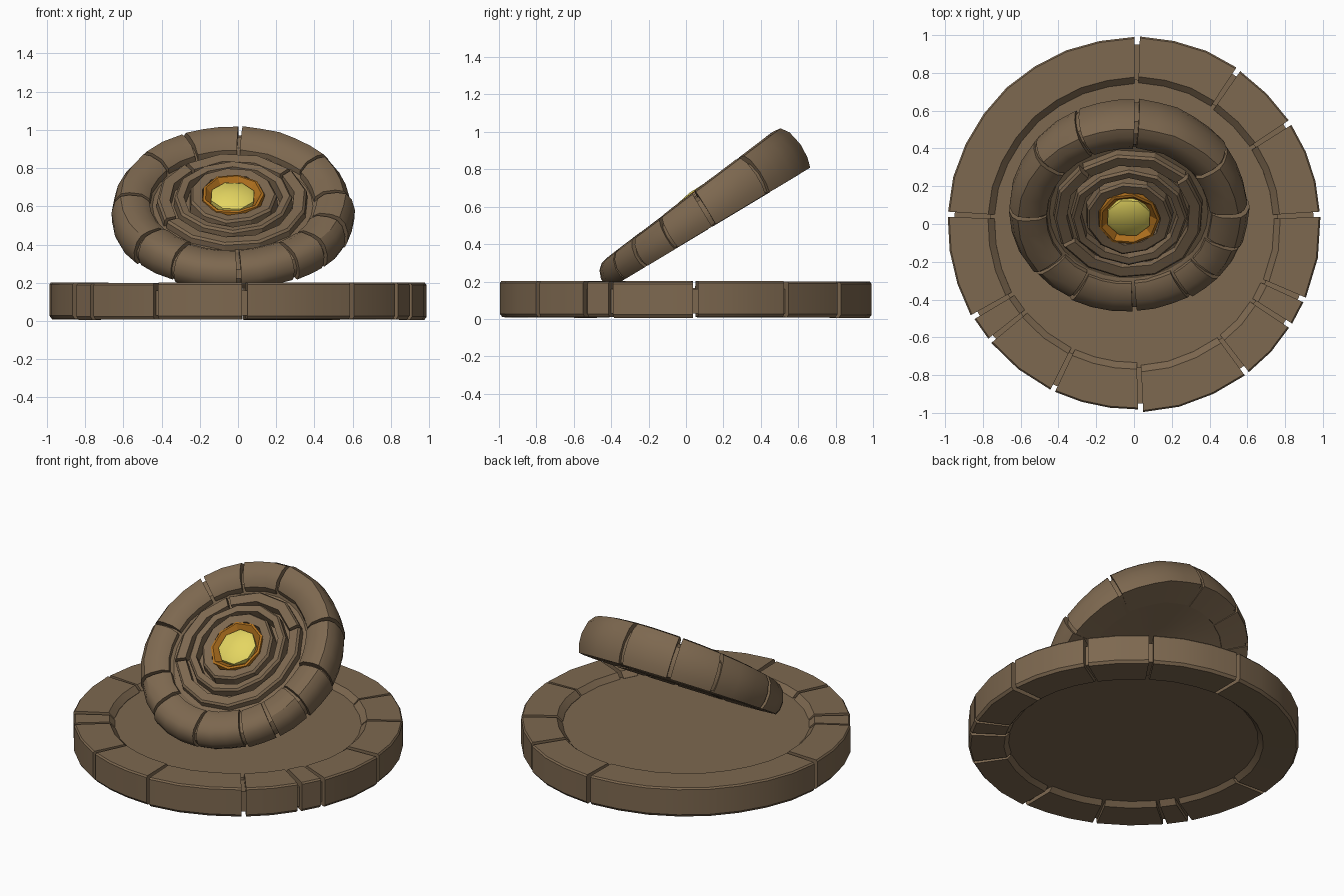
import bpy, bmesh, math, random
from mathutils import Vector

random.seed(4)
old = bpy.data.objects.get("Cube")
if old:
    bpy.data.objects.remove(old, do_unlink=True)


def material(name, rgb):
    m = bpy.data.materials.new(name)
    m.use_nodes = True
    m.diffuse_color = (*rgb, 1)
    m.node_tree.nodes["Principled BSDF"].inputs["Base Color"].default_value = (*rgb, 1)
    return m


STONE = material("brown stone", (0.205, 0.138, 0.079))
AMBER = material("amber", (0.44, 0.165, 0.013))
YELLOW = material("yellow gem", (0.78, 0.67, 0.12))

TILT = math.radians(31)


def lean(v):
    """Place a point of the upper disc: thicker to the rear, then tilted to the front."""
    y, z = v.y * 1.015 - 0.01, v.z * (1 + 0.53 * v.y)
    return Vector((v.x - 0.028,
                   0.14 + y * math.cos(TILT) - z * math.sin(TILT),
                   0.492 + y * math.sin(TILT) + z * math.cos(TILT)))


def flat(v):
    return v


def sweep(name, profile, mat, place, start=0, end=360, sides=30, wobble=0.0, sharp=32):
    """Turn a closed (radius, height) profile about z, as a full ring or a capped block."""
    full = end - start >= 360
    bm = bmesh.new()
    rows = []
    for i in range(sides if full else sides + 1):
        a = math.radians(start + (end - start) * i / sides)
        shift = random.uniform(-wobble, wobble)
        row = []
        for r, z in profile:
            rr = r + shift if r > 0 else 0
            row.append(bm.verts.new(place(Vector((rr * math.cos(a), rr * math.sin(a), z)))))
        rows.append(row)
    n = len(profile)
    for i in range(sides):
        p, q = rows[i], rows[(i + 1) % len(rows)]
        for j in range(n):
            k = (j + 1) % n
            bm.faces.new((p[j], q[j], q[k], p[k]))
    if not full:
        bm.faces.new(rows[0])
        bm.faces.new(rows[-1])
    bmesh.ops.remove_doubles(bm, verts=bm.verts, dist=0.0005)
    bmesh.ops.recalc_face_normals(bm, faces=bm.faces)
    mesh = bpy.data.meshes.new(name)
    bm.to_mesh(mesh)
    bm.free()
    mesh.materials.append(mat)
    ob = bpy.data.objects.new(name, mesh)
    bpy.context.scene.collection.objects.link(ob)
    bpy.ops.object.select_all(action='DESELECT')
    ob.select_set(True)
    bpy.context.view_layer.objects.active = ob
    bpy.ops.object.shade_smooth_by_angle(angle=math.radians(sharp))
    return ob


def blocks(name, cracks, gap, profile, place, step, wobble, slip):
    """Split a ring into stone blocks at the given angles."""
    for i, a in enumerate(cracks):
        b = cracks[i + 1] if i + 1 < len(cracks) else cracks[0] + 360
        out, up = random.uniform(-slip, slip), random.uniform(-slip, slip) * 0.4
        prof = [(r + out, max(0, z + up)) for r, z in profile]
        sweep(f"{name}_{i + 1}", prof, STONE, place, a + gap, b - gap,
              max(1, round((b - a) / step)), wobble)


# Base: rim of blocks, core seen in the cracks, floor sunken on both sides
base_cracks = [-150, -141, -116, -88, -53, -33, -24, 3, 33, 56, 89, 177]
rim = [(0.735, 0.05), (0.775, 0.012), (0.975, 0.008), (0.988, 0.025), (0.988, 0.19),
       (0.98, 0.2), (0.775, 0.2), (0.74, 0.165)]
blocks("rim_block", base_cracks, 0.8, rim, flat, 11, 0.003, 0.008)
sweep("rim_core", [(0.74, 0.045), (0.955, 0.03), (0.955, 0.16), (0.74, 0.15)], STONE, flat)
sweep("floor", [(0, 0.04), (0.765, 0.04), (0.765, 0.165), (0, 0.165)], STONE, flat, sides=36)

# Leaning disc: heavy outer blocks over a core dished underneath
disc_cracks = [-143, -120, -87, -58, -40, -20, 2, 35, 86, 116, 142, 180]
outer = [(0.45, 0.012), (0.612, 0), (0.628, 0.04), (0.632, 0.1), (0.615, 0.165),
         (0.585, 0.2), (0.54, 0.208), (0.475, 0.2), (0.435, 0.17), (0.425, 0.1)]
blocks("disc_block", disc_cracks, 1.1, outer, lean, 11, 0.003, 0.006)
core = [(0, 0.075), (0.25, 0.065), (0.46, 0.014), (0.598, 0.008), (0.616, 0.05),
        (0.618, 0.1), (0.595, 0.155), (0.54, 0.176), (0.46, 0.168), (0.42, 0.135), (0, 0.135)]
sweep("disc_core", core, STONE, lean)


# Concentric carved rings, faceted and uneven
def carved(name, r_out, r_in, top, **kw):
    prof = [(r_out, 0.1), (r_out - 0.008, top - 0.012), (r_out - 0.02, top),
            (r_in + 0.008, top - 0.006), (r_in, 0.1)]
    sweep(name, prof, STONE, lean, wobble=0.006, sharp=20, **kw)


for i, (a, b) in enumerate([(-150, 38), (41, 128), (131, 207)]):
    carved(f"carved_ring_outer_{i + 1}", 0.405, 0.322, 0.183, start=a, end=b,
           sides=max(3, round((b - a) / 26)))
carved("carved_ring_middle", 0.312, 0.248, 0.197, sides=12)
carved("carved_ring_inner", 0.24, 0.162, 0.207, sides=11)

# Amber hollow sloping in towards the yellow gem
setting = [(0.175, 0.13), (0.166, 0.208), (0.152, 0.211), (0.11, 0.165), (0.11, 0.13)]
sweep("gem_setting", setting, AMBER, lean, sides=9, wobble=0.006, sharp=15)
gem = [(0, 0.13), (0.122, 0.13), (0.12, 0.196), (0.092, 0.211), (0, 0.219)]
sweep("gem", gem, YELLOW, lean, start=20, end=380, sides=8, sharp=40)
